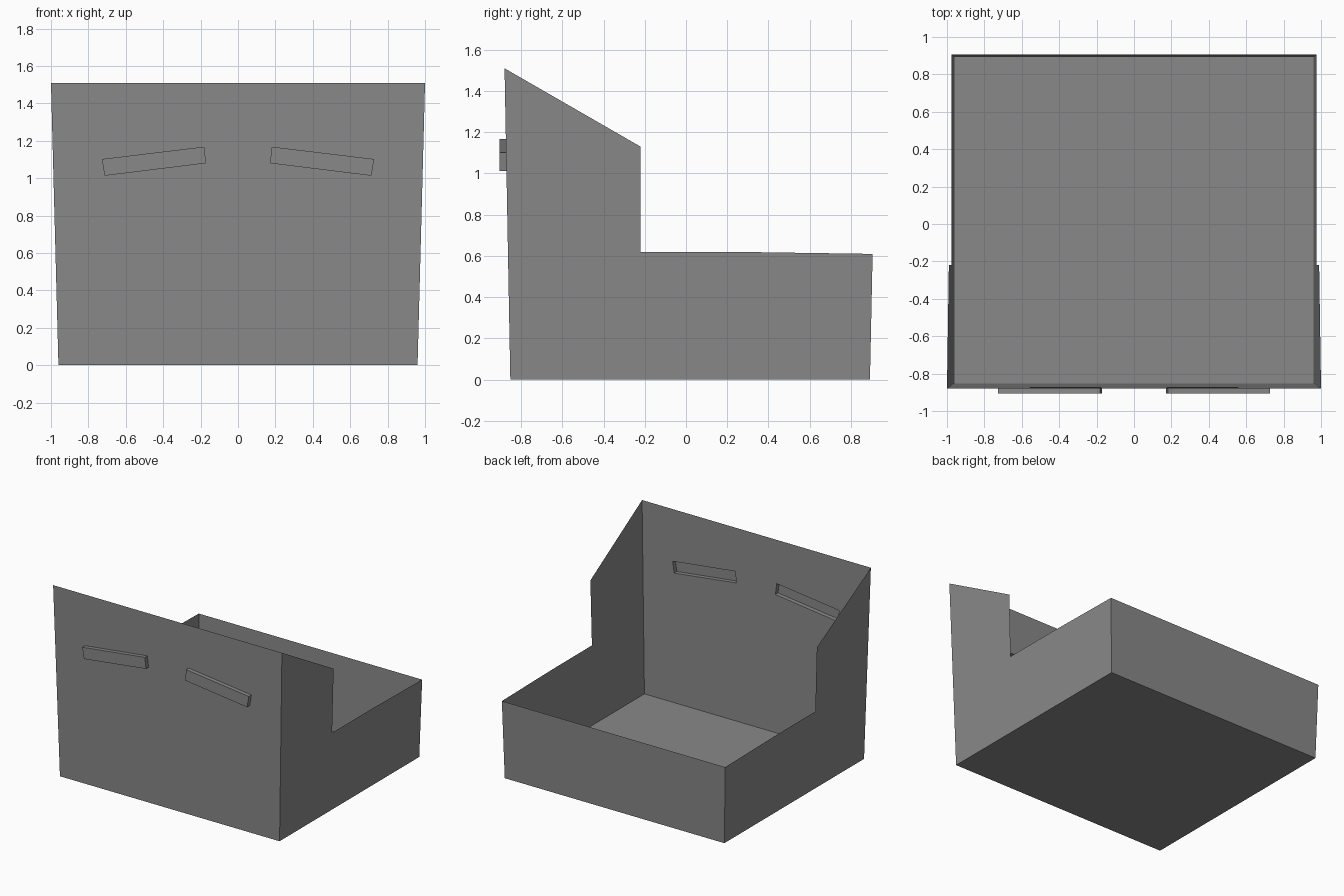
import bpy, bmesh

if "Cube" in bpy.data.objects:
    bpy.data.objects.remove(bpy.data.objects["Cube"])

H = 1.51                                            # height of the tall front wall
grey = bpy.data.materials.new("grey")
grey.diffuse_color = (0.25, 0.25, 0.25, 1)
grey.use_nodes = True
grey.node_tree.nodes["Principled BSDF"].inputs["Base Color"].default_value = grey.diffuse_color


def side_x(z):
    """Half width of the flared bin at height z."""
    return 0.96 + 0.04 * z / H


def front_y(z):
    """Depth of the leaning front wall at height z."""
    return -0.852 - 0.028 * z / H


def mirrored_part(name, faces):
    """Build the right half from face corner loops and mirror it across x = 0."""
    bm = bmesh.new()
    for loop in faces:
        bm.faces.new([bm.verts.new(p) for p in loop])
    bmesh.ops.remove_doubles(bm, verts=bm.verts, dist=1e-5)
    mesh = bpy.data.meshes.new(name)
    bm.to_mesh(mesh)
    bm.free()
    mesh.materials.append(grey)
    ob = bpy.data.objects.new(name, mesh)
    bpy.context.collection.objects.link(ob)
    mirror = ob.modifiers.new("mirror", "MIRROR")
    mirror.use_clip = True
    return ob


def ring(a, b):
    """Quads joining two matching corner loops."""
    n = len(a)
    return [[a[i], a[(i + 1) % n], b[(i + 1) % n], b[i]] for i in range(n)]


# Tilted hand grip outline, counter-clockwise seen from the front
grip = [(0.171, 1.08), (0.713, 1.013), (0.728, 1.102), (0.181, 1.168)]
opening = [(x, front_y(z), z) for x, z in grip]
grip_face = [(x, -0.905, z) for x, z in grip]

# Front wall half, framed around the grip opening
wall = [(0, front_y(0), 0), (side_x(0), front_y(0), 0),
        (side_x(H), front_y(H), H), (0, front_y(H), H)]

# Stepped side wall with a sloped shoulder
profile = [(front_y(0), 0), (0.892, 0), (0.905, 0.61), (0.3, 0.619),
           (-0.22, 0.62), (-0.22, 1.13), (front_y(H), H)]
side = [(side_x(z), y, z) for y, z in profile]

# Low back wall and floor
back = [side[1], (0, 0.892, 0), (0, 0.905, 0.61), side[2]]
floor = [wall[0], (0, 0.892, 0), side[1], wall[1]]

mirrored_part("open_bin", ring(wall, opening) + [side, back, floor])

# Hand grips: shallow pockets pushed outward, open towards the inside
mirrored_part("grip_pockets", ring(opening, grip_face) + [grip_face])
